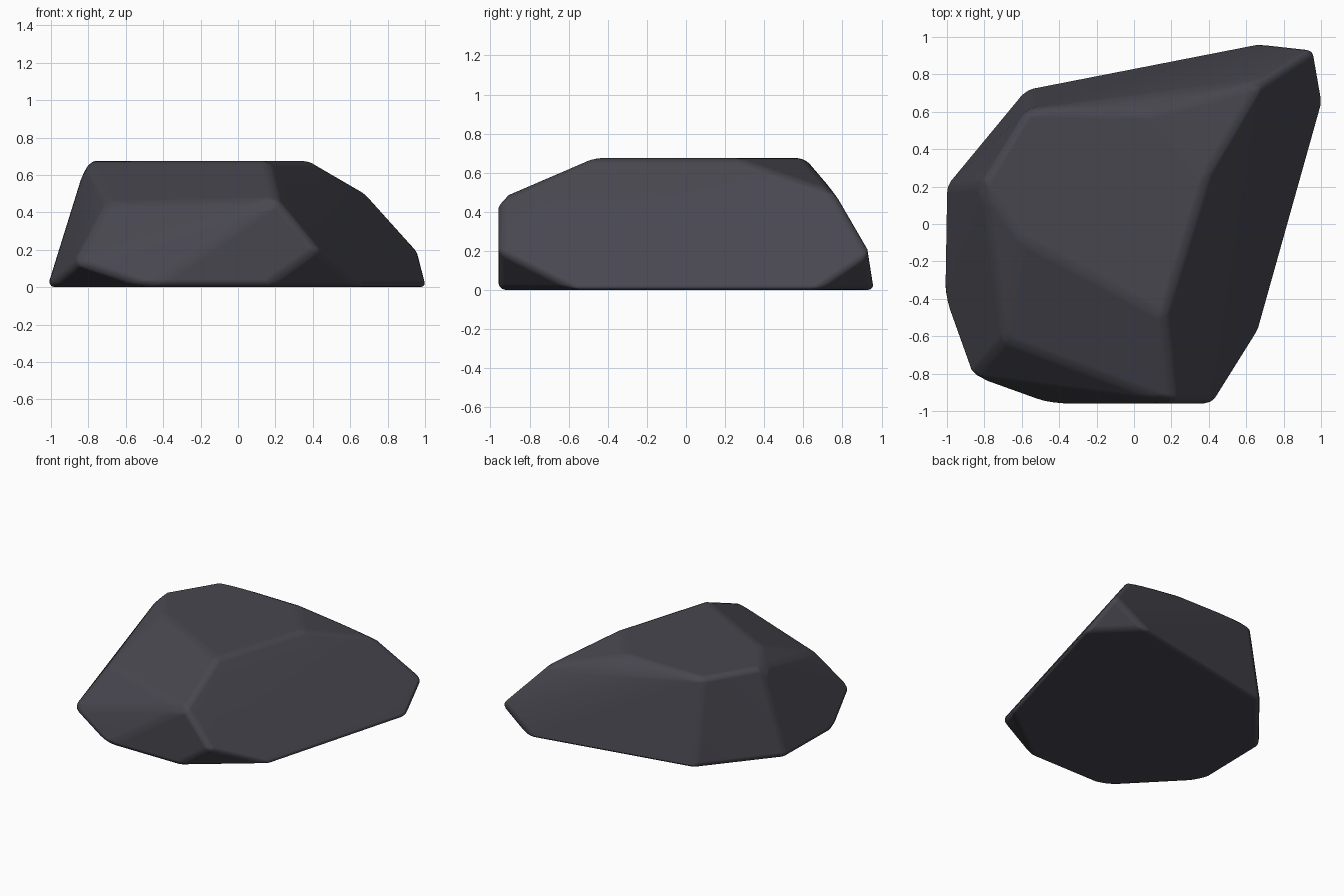
import bpy, bmesh, math

if "Cube" in bpy.data.objects:
    bpy.data.objects.remove(bpy.data.objects["Cube"])

# Corner points of the faceted boulder
top = [(-.81, .22), (-.60, -.08), (.16, -.49), (.39, .25), (.10, .60), (-.57, .61)]
base = [(-1.01, .20), (-1.02, -.40), (-.48, -.96), (.15, -.96), (.68, -.56),
        (1.02, .66), (.70, .97), (-.58, .72)]
sides = [(-.87, -.82, .13), (-.70, -.62, .45), (.21, -.96, .47), (.43, -.96, .20),
         (.69, .76, .50), (.97, .94, .19)]
points = [(x, y, .675) for x, y in top] + [(x, y, 0) for x, y in base] + sides

# Convex stone with nearly flat neighbours merged
bm = bmesh.new()
for p in points:
    bm.verts.new(p)
bmesh.ops.convex_hull(bm, input=bm.verts[:])
bmesh.ops.dissolve_limit(bm, angle_limit=math.radians(4), verts=bm.verts[:], edges=bm.edges[:])
bmesh.ops.recalc_face_normals(bm, faces=bm.faces[:])
mesh = bpy.data.meshes.new("boulder")
bm.to_mesh(mesh)
bm.free()
boulder = bpy.data.objects.new("boulder", mesh)
bpy.context.collection.objects.link(boulder)

# Worn, rounded edges with smooth shading
bevel = boulder.modifiers.new("worn_edges", 'BEVEL')
bevel.width = .04
bevel.segments = 3
bevel.limit_method = 'ANGLE'
bevel.angle_limit = math.radians(12)
bevel.harden_normals = False
for f in mesh.polygons:
    f.use_smooth = True
weighted = boulder.modifiers.new("soft_facets", 'WEIGHTED_NORMAL')
weighted.weight = 70

# Dark stone colour
mat = bpy.data.materials.new("dark_stone")
mat.diffuse_color = (.065, .062, .078, 1)
mat.use_nodes = True
mat.node_tree.nodes["Principled BSDF"].inputs["Base Color"].default_value = mat.diffuse_color
mesh.materials.append(mat)
